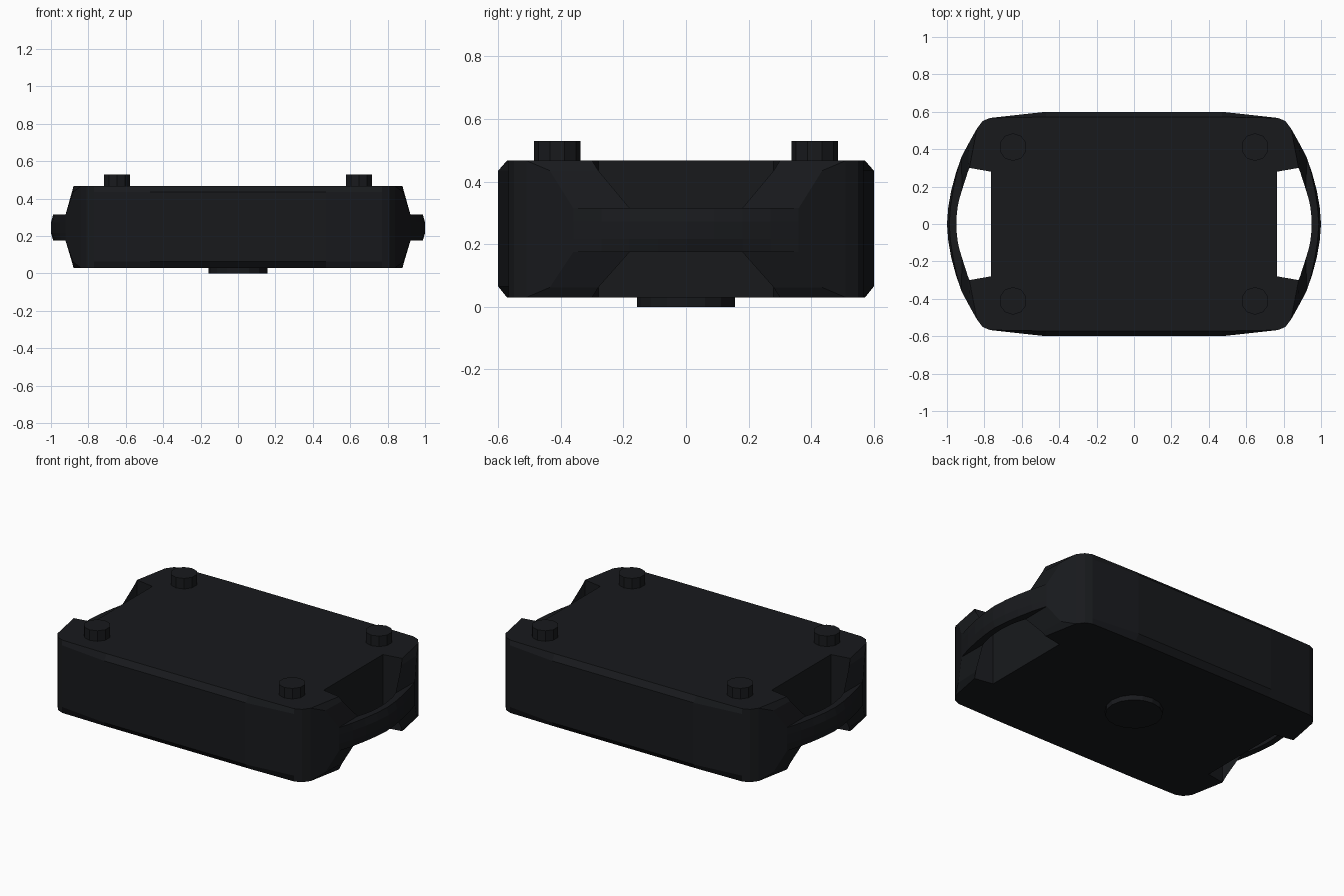
import bpy, bmesh

if "Cube" in bpy.data.objects:
    bpy.data.objects.remove(bpy.data.objects["Cube"])

mat = bpy.data.materials.new("black_plastic")
mat.diffuse_color = (0.009, 0.010, 0.012, 1)
mat.use_nodes = True
mat.node_tree.nodes["Principled BSDF"].inputs["Base Color"].default_value = mat.diffuse_color


def finish(name, bm):
    bmesh.ops.recalc_face_normals(bm, faces=bm.faces)
    me = bpy.data.meshes.new(name)
    bm.to_mesh(me)
    bm.free()
    ob = bpy.data.objects.new(name, me)
    me.materials.append(mat)
    bpy.context.collection.objects.link(ob)
    return ob


# Body: one quarter of the outline, from the notch round to the long side
# (x, y, y on the top and bottom edge, index)
quarter = [(0.765, 0.28, 0.28, 0), (0.88, 0.30, 0.30, 1), (0.84, 0.51, 0.51, 2),
           (0.81, 0.55, 0.55, 3), (0.77, 0.567, 0.567, 4), (0.47, 0.60, 0.572, 5)]
ring = []
for sx, sy in ((1, 1), (-1, 1), (-1, -1), (1, -1)):
    part = quarter if sx * sy > 0 else quarter[::-1]
    ring += [(sx * x, sy * y, sy * e, i) for x, y, e, i in part]

bm = bmesh.new()
levels = []
for z, edge in ((0.03, True), (0.065, False), (0.435, False), (0.467, True)):
    levels.append([bm.verts.new((x, e if edge else y, z)) for x, y, e, i in ring])
n = len(ring)
for a, b in zip(levels, levels[1:]):
    for k in range(n):
        m = (k + 1) % n
        if {ring[k][3], ring[m][3]} == {1, 2}:
            continue  # the handle continues from here
        bm.faces.new((a[k], a[m], b[m], b[k]))
bm.faces.new(levels[0])
bm.faces.new(levels[-1])
finish("body", bm)

# Handles: sections swept from one corner to the other
# (outer x, outer y, inner x, inner y, z low, z high, outer edge bevel)
half = [(0.84, 0.51, 0.88, 0.30, 0.03, 0.467, 0),
        (0.882, 0.435, 0.888, 0.28, 0.062, 0.435, 0),
        (0.922, 0.36, 0.92, 0.18, 0.175, 0.315, 0),
        (0.953, 0.27, 0.935, 0.13, 0.175, 0.315, 0.005),
        (0.977, 0.18, 0.943, 0.09, 0.175, 0.315, 0.01),
        (0.993, 0.09, 0.948, 0.045, 0.175, 0.315, 0.012),
        (1.0, 0.0, 0.95, 0.0, 0.175, 0.315, 0.012)]
stations = half + [(s[0], -s[1], s[2], -s[3], *s[4:]) for s in half[-2::-1]]
for side, name in ((1, "right_handle"), (-1, "left_handle")):
    bm = bmesh.new()
    rows = []
    for ox, oy, ix, iy, lo, hi, bev in stations:
        d = (hi - lo) * 0.3
        pts = [(ix, iy, lo), (ox - bev, oy, lo), (ox, oy, lo + d),
               (ox, oy, hi - d), (ox - bev, oy, hi), (ix, iy, hi)]
        rows.append([bm.verts.new((side * x, y, z)) for x, y, z in pts])
    for a, b in zip(rows, rows[1:]):
        for k in range(6):
            m = (k + 1) % 6
            bm.faces.new((a[k], a[m], b[m], b[k]))
    finish(name, bm)


def disc(name, x, y, r, z0, z1, sides):
    bm = bmesh.new()
    bmesh.ops.create_cone(bm, cap_ends=True, segments=sides,
                          radius1=r, radius2=r, depth=z1 - z0)
    ob = finish(name, bm)
    ob.location = (x, y, (z0 + z1) / 2)


# Studs on the top corners
for sx in (-1, 1):
    for sy in (-1, 1):
        disc("stud", sx * 0.647, sy * 0.411, 0.074, 0.45, 0.53, 10)

# Round pad underneath
disc("bottom_pad", 0, 0, 0.157, 0, 0.04, 16)
